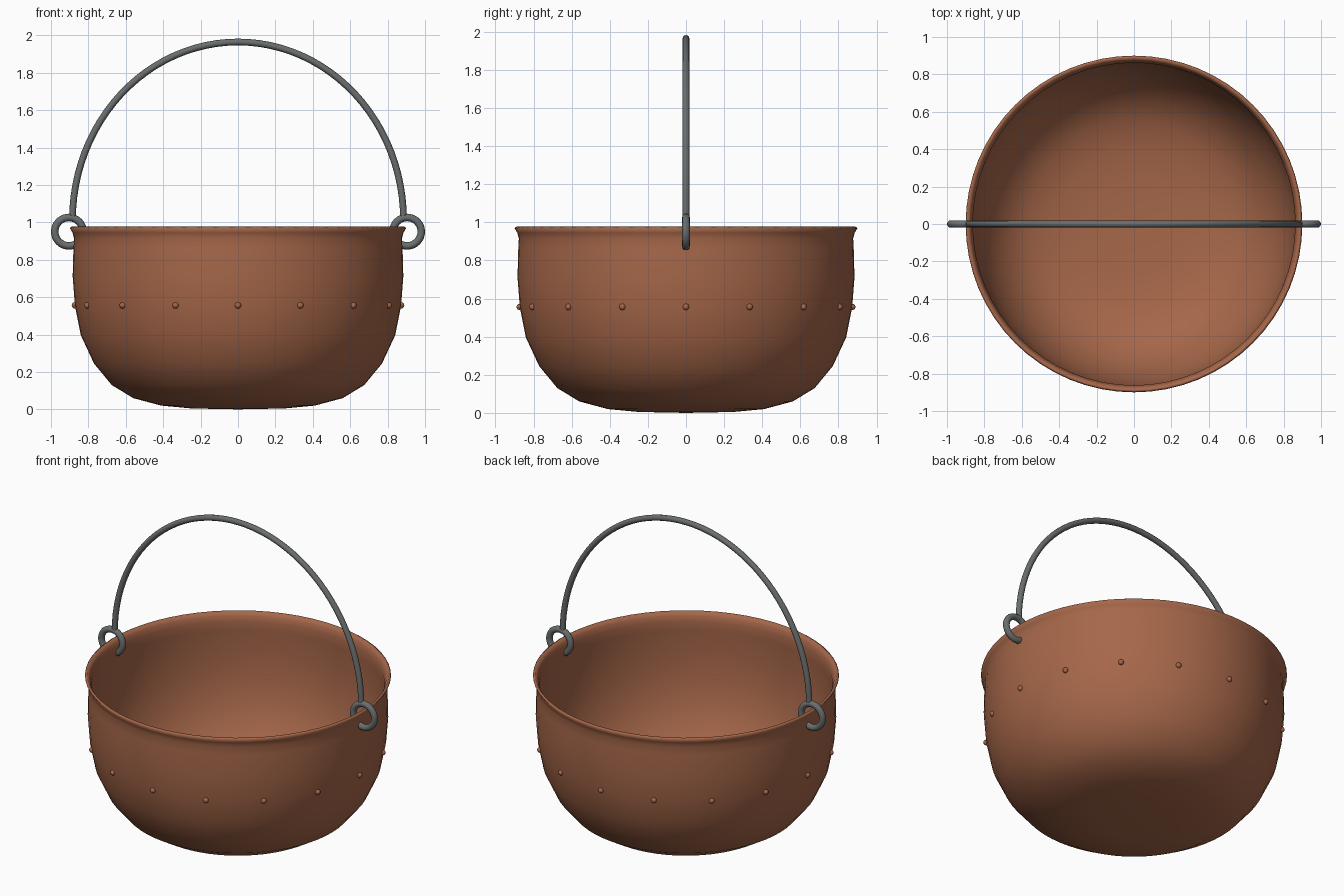
import bpy, bmesh, math

cube = bpy.data.objects.get("Cube")
if cube:
    bpy.data.objects.remove(cube, do_unlink=True)


def make_material(name, rgb, metallic=0.0):
    mat = bpy.data.materials.new(name)
    mat.use_nodes = True
    mat.diffuse_color = (*rgb, 1)
    bsdf = mat.node_tree.nodes["Principled BSDF"]
    bsdf.inputs["Base Color"].default_value = (*rgb, 1)
    bsdf.inputs["Roughness"].default_value = 0.5
    return mat


copper = make_material("copper", (0.38, 0.135, 0.067))
iron = make_material("iron", (0.145, 0.155, 0.155))


def smooth(obj, degrees=50):
    bpy.ops.object.select_all(action="DESELECT")
    obj.select_set(True)
    bpy.context.view_layer.objects.active = obj
    bpy.ops.object.shade_smooth_by_angle(angle=math.radians(degrees))


def finish(bm, name, mat):
    mesh = bpy.data.meshes.new(name)
    bm.to_mesh(mesh)
    bm.free()
    mesh.materials.append(mat)
    obj = bpy.data.objects.new(name, mesh)
    bpy.context.collection.objects.link(obj)
    smooth(obj)
    return obj


# Kettle bowl: thin lathed shell with a flared lip
PROFILE = [(0.25, 0.005), (0.41, 0.02), (0.56, 0.06), (0.675, 0.13),
           (0.77, 0.245), (0.84, 0.395), (0.872, 0.555), (0.884, 0.71),
           (0.88, 0.86), (0.877, 0.915), (0.885, 0.945), (0.9, 0.97)]
SIDES = 64
WALL = 0.015

bm = bmesh.new()
rings = []
for r, z in PROFILE:
    angles = [math.tau * i / SIDES for i in range(SIDES)]
    rings.append([bm.verts.new((r * math.cos(a), r * math.sin(a), z)) for a in angles])
base = bm.verts.new((0, 0, 0))
for i in range(SIDES):
    j = (i + 1) % SIDES
    bm.faces.new((base, rings[0][j], rings[0][i]))
    for low, high in zip(rings, rings[1:]):
        bm.faces.new((low[i], low[j], high[j], high[i]))
bowl = finish(bm, "bowl", copper)
shell = bowl.modifiers.new("wall", "SOLIDIFY")
shell.thickness = WALL
shell.offset = -1

# Row of small rivets around the wall
for n in range(16):
    a = math.tau * n / 16
    bpy.ops.mesh.primitive_uv_sphere_add(
        segments=12, ring_count=8, radius=0.017,
        location=(0.872 * math.cos(a), 0.872 * math.sin(a), 0.556))
    rivet = bpy.context.object
    rivet.name = f"rivet_{n + 1}"
    rivet.data.materials.append(copper)
    smooth(rivet)

# Iron rings looped through the rim on both sides
for side, label in ((1, "left"), (-1, "right")):
    bpy.ops.mesh.primitive_torus_add(
        major_segments=32, minor_segments=12, major_radius=0.076, minor_radius=0.02,
        location=(side * 0.904, 0, 0.95), rotation=(math.pi / 2, 0, 0))
    ring = bpy.context.object
    ring.name = f"{label}_ring"
    ring.data.materials.append(iron)
    smooth(ring)

# Arched bail handle: a round rod swept along half an ellipse
ARC = 48
ROD = 0.018
SPAN, RISE, FOOT = 0.885, 0.952, 1.012
bm = bmesh.new()
loops = []
for i in range(ARC + 1):
    t = math.pi * i / ARC
    nx, nz = RISE * math.cos(t), SPAN * math.sin(t)
    length = math.hypot(nx, nz)
    loop = []
    for k in range(12):
        a = math.tau * k / 12
        out = ROD * math.cos(a) / length
        loop.append(bm.verts.new((SPAN * math.cos(t) + out * nx,
                                  ROD * math.sin(a),
                                  FOOT + RISE * math.sin(t) + out * nz)))
    loops.append(loop)
for a, b in zip(loops, loops[1:]):
    for k in range(12):
        m = (k + 1) % 12
        bm.faces.new((a[k], a[m], b[m], b[k]))
bm.faces.new(loops[0])
bm.faces.new(loops[-1])
bmesh.ops.recalc_face_normals(bm, faces=bm.faces)
finish(bm, "bail_handle", iron)
